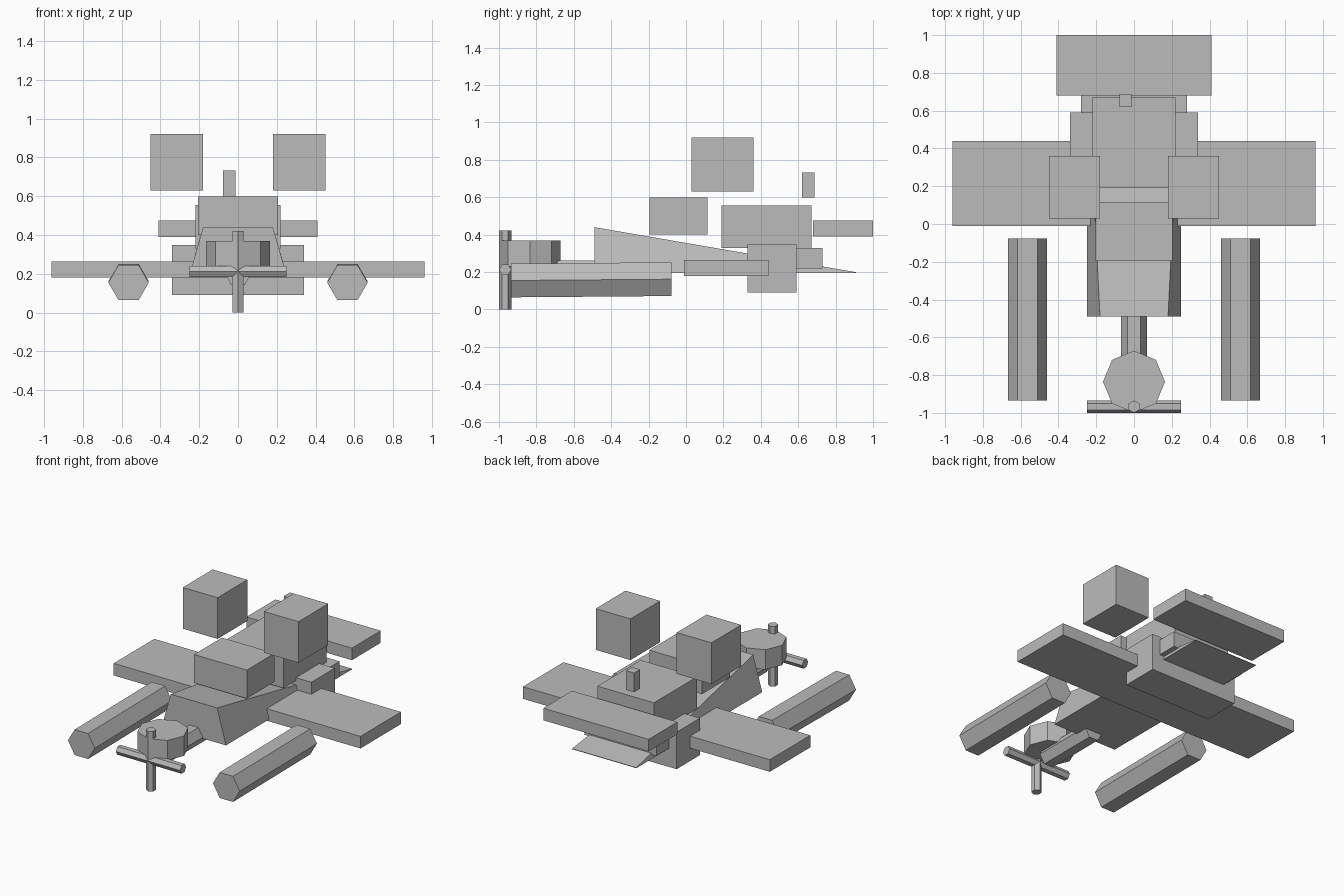
import bpy, math
from mathutils import Vector

if "Cube" in bpy.data.objects:
    bpy.data.objects.remove(bpy.data.objects["Cube"])

grey = bpy.data.materials.new("plain_grey")
grey.diffuse_color = (0.5, 0.5, 0.5, 1)
grey.use_nodes = True
grey.node_tree.nodes["Principled BSDF"].inputs["Base Color"].default_value = grey.diffuse_color


def loft(name, start, end):
    """Solid between two matching rings of points."""
    n = len(start)
    faces = [(i, (i + 1) % n, n + (i + 1) % n, n + i) for i in range(n)]
    faces += [tuple(reversed(range(n))), tuple(range(n, 2 * n))]
    mesh = bpy.data.meshes.new(name)
    mesh.from_pydata([tuple(p) for p in list(start) + list(end)], [], faces)
    mesh.materials.append(grey)
    obj = bpy.data.objects.new(name, mesh)
    bpy.context.collection.objects.link(obj)
    return obj


def box(name, x, y, z):
    ring = [(x[0], y[0]), (x[1], y[0]), (x[1], y[1]), (x[0], y[1])]
    return loft(name, [(a, b, z[0]) for a, b in ring], [(a, b, z[1]) for a, b in ring])


def prism(name, sides, radius, p0, p1, corner):
    """Regular prism from p0 to p1 with one edge towards `corner`."""
    p0, p1 = Vector(p0), Vector(p1)
    u = Vector(corner)
    v = (p1 - p0).normalized().cross(u)
    ring = [radius * (math.cos(t) * u + math.sin(t) * v)
            for t in (2 * math.pi * i / sides for i in range(sides))]
    return loft(name, [p0 + r for r in ring], [p1 + r for r in ring])


# Fuselage: trapezoid nose tapering to a thin edge at the back
loft("fuselage",
     [(-0.25, -0.49, 0.195), (0.25, -0.49, 0.195), (0.18, -0.49, 0.44), (-0.18, -0.49, 0.44)],
     [(-0.25, 0.91, 0.195), (0.25, 0.91, 0.195), (0.25, 0.91, 0.199), (-0.25, 0.91, 0.199)])

# Wing, tail and body blocks
box("wing", (-0.96, 0.96), (-0.01, 0.44), (0.18, 0.265))
box("tail_plate", (-0.41, 0.41), (0.68, 1.0), (0.39, 0.475))
box("lower_block", (-0.34, 0.34), (0.33, 0.59), (0.09, 0.35))
box("rear_block", (-0.28, 0.28), (0.45, 0.73), (0.22, 0.328))
box("upper_body", (-0.22, 0.22), (0.19, 0.67), (0.33, 0.555))
box("cockpit", (-0.205, 0.205), (-0.195, 0.115), (0.40, 0.60))
box("small_post", (-0.077, -0.013), (0.62, 0.688), (0.598, 0.733))

# Floating cubes and six-sided floats, left and right
for side, label in ((-1, "left"), (1, "right")):
    box(label + "_cube", sorted((0.18 * side, 0.45 * side)), (0.03, 0.36), (0.63, 0.92))
    prism(label + "_float", 6, 0.104, (0.564 * side, -0.935, 0.155),
          (0.564 * side, -0.077, 0.162), (1, 0, 0))

# Nose shaft, eight-sided drum and crossed propeller
prism("shaft", 6, 0.069, (0, -0.85, 0.203), (0, -0.4, 0.203), (1, 0, 0))
prism("drum", 8, 0.164, (0, -0.835, 0.23), (0, -0.835, 0.37), (0, 1, 0))
prism("propeller_upright", 6, 0.033, (0, -0.967, 0), (0, -0.967, 0.422), (0, 1, 0))
prism("propeller_bar", 6, 0.033, (-0.25, -0.967, 0.213), (0.25, -0.967, 0.213), (0, 1, 0))
